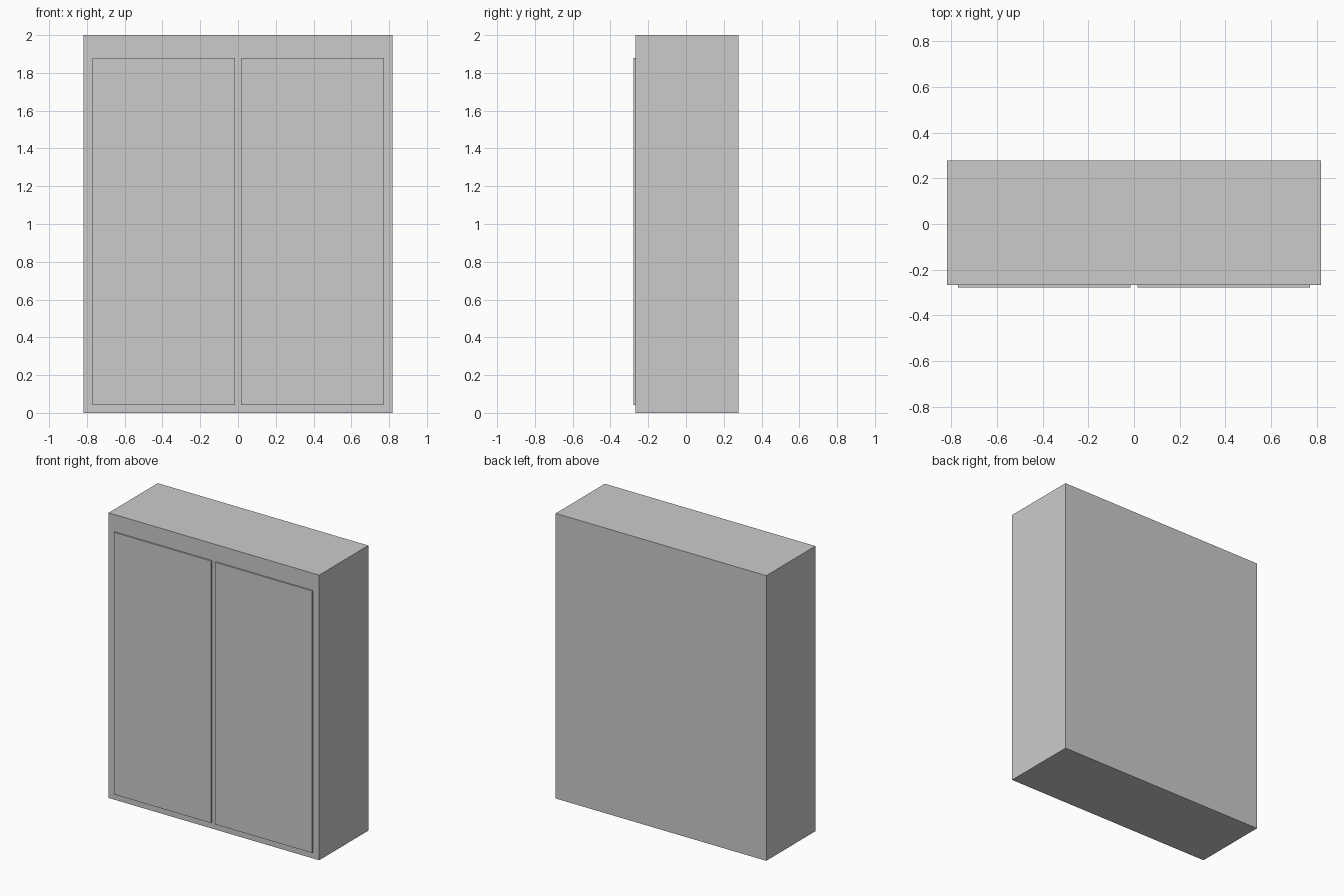
import bpy

if "Cube" in bpy.data.objects:
    bpy.data.objects.remove(bpy.data.objects["Cube"])


def box(name, x, y, z):
    """Box from (min, max) ranges on each axis."""
    bpy.ops.mesh.primitive_cube_add(size=1, location=[sum(r) / 2 for r in (x, y, z)])
    obj = bpy.context.object
    obj.name = name
    obj.scale = [r[1] - r[0] for r in (x, y, z)]
    bpy.ops.object.transform_apply(location=True, rotation=False, scale=True)
    return obj


# Cabinet carcass
box("cabinet_body", (-0.817, 0.817), (-0.267, 0.277), (0, 2))

# Pair of thin door panels on the front
for side, name in ((-1, "left_door"), (1, "right_door")):
    x = sorted((side * 0.016, side * 0.769))
    box(name, x, (-0.277, -0.267), (0.042, 1.88))
